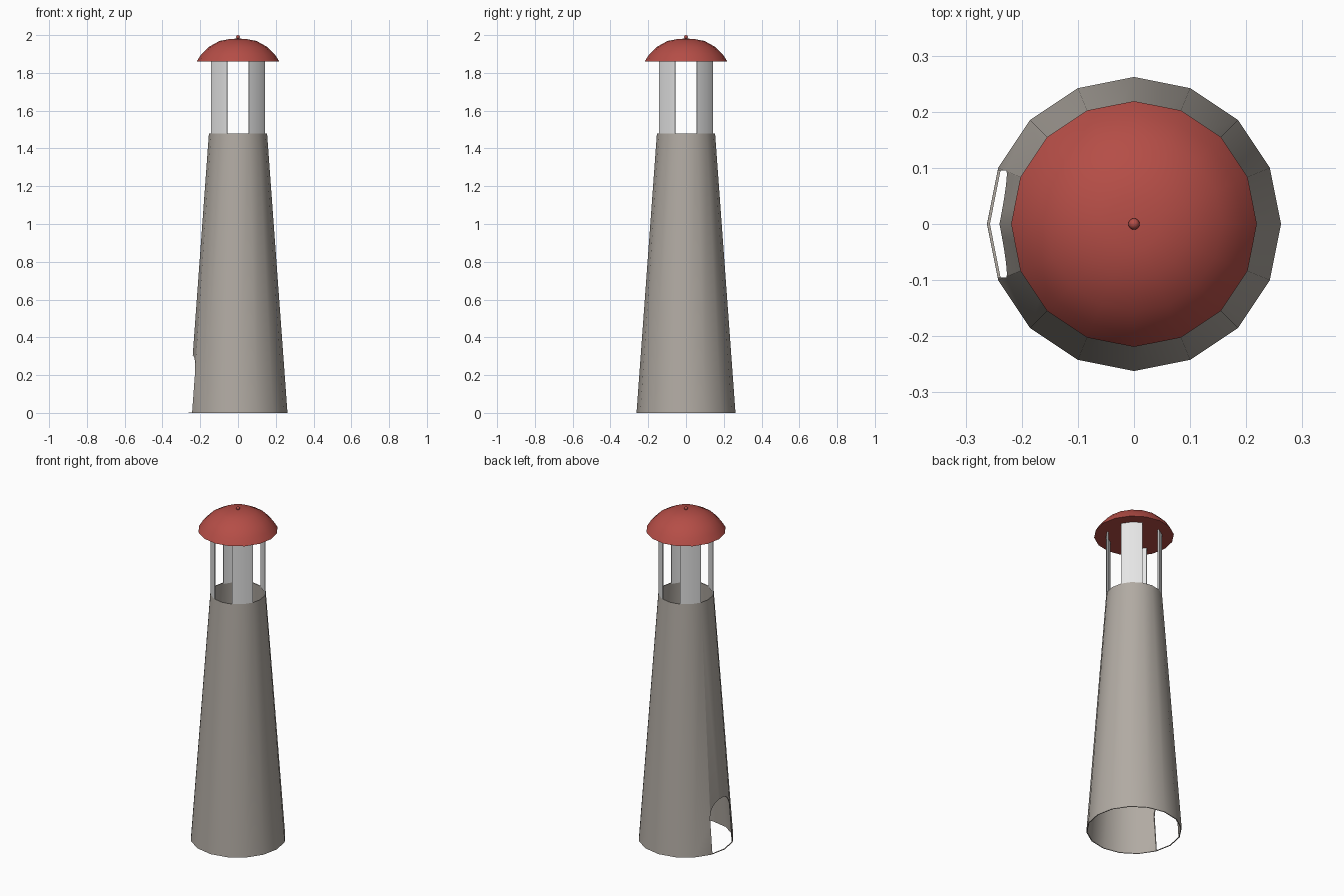
import bpy, bmesh, math

if "Cube" in bpy.data.objects:
    bpy.data.objects.remove(bpy.data.objects["Cube"])

SIDES = 16


def material(name, rgb):
    m = bpy.data.materials.new(name)
    m.diffuse_color = (*rgb, 1)
    m.use_nodes = True
    m.node_tree.nodes["Principled BSDF"].inputs["Base Color"].default_value = m.diffuse_color
    return m


stone = material("warm_grey_stone", (0.44, 0.405, 0.365))
white = material("pale_grey", (0.78, 0.78, 0.78))
red = material("brick_red", (0.46, 0.075, 0.062))


def make(name, verts, faces, mat, smooth=True):
    me = bpy.data.meshes.new(name)
    me.from_pydata(verts, [], faces)
    bm = bmesh.new()
    bm.from_mesh(me)
    bmesh.ops.remove_doubles(bm, verts=bm.verts, dist=1e-5)
    bmesh.ops.recalc_face_normals(bm, faces=bm.faces)
    bm.to_mesh(me)
    bm.free()
    ob = bpy.data.objects.new(name, me)
    bpy.context.collection.objects.link(ob)
    me.materials.append(mat)
    if smooth:
        smooth_object(ob)
    return ob


def smooth_object(ob):
    bpy.ops.object.select_all(action='DESELECT')
    bpy.context.view_layer.objects.active = ob
    ob.select_set(True)
    bpy.ops.object.shade_smooth_by_angle(angle=math.radians(35))


def sweep(name, profile, mat, start=0, steps=SIDES, smooth=True):
    """Turn a closed (radius, z) profile about the z axis, capping partial turns."""
    n = len(profile)
    full = steps == SIDES
    rings = steps if full else steps + 1
    verts = []
    for i in range(rings):
        a = 2 * math.pi * (start + i) / SIDES
        verts += [(r * math.cos(a), r * math.sin(a), z) for r, z in profile]
    faces = []
    for i in range(steps):
        j = (i + 1) % rings
        for k in range(n):
            l = (k + 1) % n
            if profile[k][0] == 0 and profile[l][0] == 0:
                continue
            q = [i * n + k, j * n + k, j * n + l, i * n + l]
            if profile[k][0] == 0:
                q.pop(1)
            elif profile[l][0] == 0:
                q.pop(2)
            faces.append(q)
    if not full:
        faces += [list(range(n)), list(range(steps * n, steps * n + n))]
    return make(name, verts, faces, mat, smooth)


# Tapered hollow tower
t = 0.005
tower = sweep("tower", [(0.262, 0), (0.154, 1.48), (0.154 - t, 1.48), (0.262 - t, 0)],
              stone, smooth=False)

# Arched doorway cut through the -x wall, leaving a thin sill
w, spring = 0.095, 0.21
arch = [(-w, 0.003), (w, 0.003)]
arch += [(w * math.cos(math.pi * i / 12), spring + w * math.sin(math.pi * i / 12))
         for i in range(13)]
n = len(arch)
verts = [(x, y, z) for x in (-0.4, -0.1) for y, z in arch]
faces = [list(range(n)), list(range(n, 2 * n))]
faces += [[i, (i + 1) % n, n + (i + 1) % n, n + i] for i in range(n)]
cutter = make("door_cutter", verts, faces, stone, smooth=False)
cutter.hide_render = True
mod = tower.modifiers.new("doorway", 'BOOLEAN')
mod.operation = 'DIFFERENCE'
mod.solver = 'EXACT'
mod.object = cutter
bpy.context.view_layer.objects.active = tower
bpy.ops.object.modifier_apply(modifier=mod.name)
bpy.data.objects.remove(cutter)
smooth_object(tower)

# Four curved lantern pillars on the diagonals
for i in range(4):
    sweep("lantern_pillar_%d" % (i + 1),
          [(0.154, 1.475), (0.154, 1.865), (0.146, 1.865), (0.146, 1.475)],
          white, start=1 + 4 * i, steps=2)

# Domed roof with closed underside
sweep("dome_roof", [(0, 1.86), (0.219, 1.86), (0.195, 1.898), (0.157, 1.936),
                    (0.098, 1.969), (0.045, 1.979), (0, 1.982)], red)

# Small ball finial
bpy.ops.mesh.primitive_uv_sphere_add(segments=16, ring_count=8, radius=0.01,
                                     location=(0, 0, 1.99))
finial = bpy.context.object
finial.name = "finial"
finial.data.materials.append(red)
smooth_object(finial)
